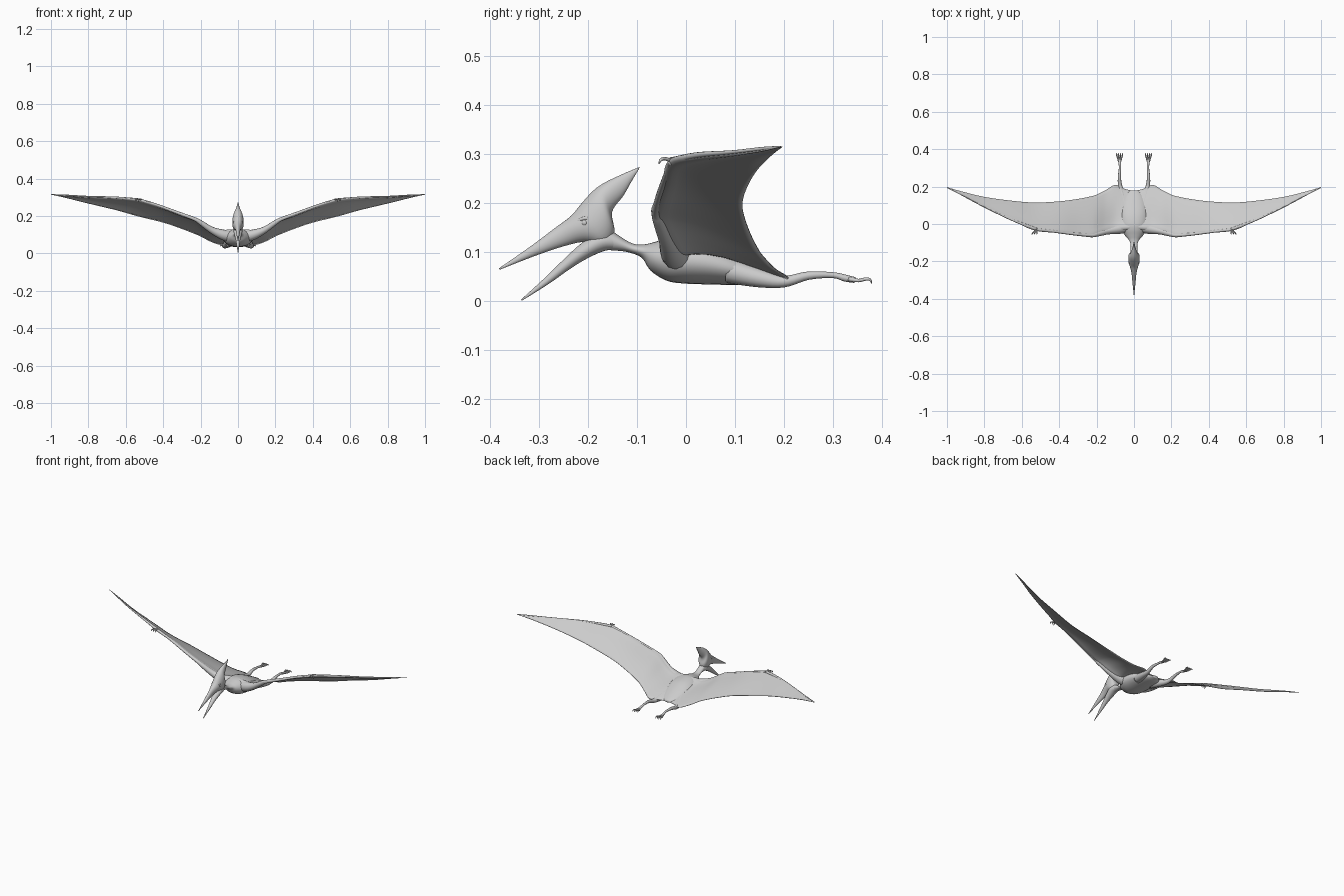
import bpy, bmesh, math
from mathutils import Vector


def smooth_path(rows, n=5):
    """Catmull-Rom interpolation through rows of numbers."""
    out = []
    for i in range(len(rows) - 1):
        a, b, c, d = rows[max(i - 1, 0)], rows[i], rows[i + 1], rows[min(i + 2, len(rows) - 1)]
        for k in range(n):
            t = k / n
            out.append([0.5 * (2 * q + (r - p) * t + (2 * p - 5 * q + 4 * r - s) * t * t
                               + (3 * q - p - 3 * r + s) * t ** 3)
                        for p, q, r, s in zip(a, b, c, d)])
    out.append(list(rows[-1]))
    return out


def loft(name, rings):
    """Skin a list of equally long closed rings and cap the ends."""
    bm = bmesh.new()
    vs = [[bm.verts.new(p) for p in ring] for ring in rings]
    n = len(rings[0])
    for a, b in zip(vs, vs[1:]):
        for i in range(n):
            j = (i + 1) % n
            bm.faces.new((a[i], a[j], b[j], b[i]))
    bm.faces.new(vs[0])
    bm.faces.new(vs[-1])
    bmesh.ops.recalc_face_normals(bm, faces=bm.faces)
    me = bpy.data.meshes.new(name)
    bm.to_mesh(me)
    bm.free()
    me.shade_smooth()
    ob = bpy.data.objects.new(name, me)
    bpy.context.collection.objects.link(ob)
    return ob


def profile_loft(name, rows, seg=24):
    """Rows: top y, top z, bottom y, bottom z, half width."""
    rings = []
    for ty, tz, by, bz, w in smooth_path(rows):
        ring = []
        for k in range(seg):
            a = 2 * math.pi * k / seg
            s = math.sin(a)
            ring.append((max(w, .0005) * math.cos(a),
                         (ty + by) / 2 + (ty - by) / 2 * s,
                         (tz + bz) / 2 + (tz - bz) / 2 * s))
        rings.append(ring)
    return loft(name, rings)


def tube(name, rows, side=1, seg=12, n=5):
    """Rows: x, y, z, radius; side -1 mirrors it."""
    pts = smooth_path(rows, n)
    rings = []
    for i, (x, y, z, r) in enumerate(pts):
        t = Vector(pts[min(i + 1, len(pts) - 1)][:3]) - Vector(pts[max(i - 1, 0)][:3])
        q = t.to_track_quat('Z', 'Y')
        ring = []
        for k in range(seg):
            a = 2 * math.pi * k / seg
            p = Vector((x, y, z)) + q @ Vector((r * math.cos(a), r * math.sin(a), 0))
            ring.append((p.x * side, p.y, p.z))
        rings.append(ring)
    return loft(name, rings)


# Neck and torso
profile_loft("torso", [
    (-.175, .16, -.178, .105, .020), (-.142, .137, -.14, .103, .019),
    (-.11, .118, -.115, .099, .018), (-.085, .116, -.09, .088, .026),
    (-.06, .122, -.072, .062, .045), (-.03, .130, -.04, .042, .065),
    (0, .131, -.005, .036, .078), (.05, .120, .05, .034, .078),
    (.10, .098, .10, .033, .070), (.15, .072, .15, .034, .050),
    (.18, .055, .18, .042, .020)])

# Upper beak, skull and crest in one sweep
profile_loft("head_and_crest", [
    (-.382, .067, -.381, .064, .001), (-.32, .110, -.312, .091, .008),
    (-.268, .149, -.25, .112, .014), (-.235, .174, -.205, .121, .024),
    (-.213, .200, -.165, .112, .030), (-.19, .225, -.146, .140, .029),
    (-.168, .241, -.151, .182, .020), (-.135, .257, -.128, .215, .010),
    (-.112, .267, -.112, .243, .005), (-.095, .274, -.096, .270, .001)])

# Lower jaw
profile_loft("lower_jaw", [
    (-.337, .003, -.335, .001, .001), (-.29, .046, -.282, .034, .007),
    (-.25, .085, -.235, .067, .013), (-.215, .117, -.20, .088, .020),
    (-.18, .140, -.165, .103, .024), (-.15, .140, -.14, .105, .018)])

# Wing membrane: x, leading y, leading z, trailing y, trailing z, thickness
half = smooth_path([
    (0, -.03, .115, .177, .046, .020), (.05, -.035, .112, .188, .047, .020),
    (.10, -.042, .112, .209, .048, .018), (.15, -.050, .135, .182, .066, .014),
    (.20, -.066, .170, .157, .092, .010), (.23, -.071, .186, .148, .105, .009),
    (.30, -.062, .210, .134, .132, .008), (.40, -.048, .248, .121, .166, .008),
    (.53, -.035, .287, .115, .198, .007), (.65, .018, .298, .124, .232, .006),
    (.80, .090, .304, .145, .268, .005), (.92, .153, .311, .174, .298, .004),
    (1.0, .193, .316, .197, .315, .001)], 5)
chord = [0, .02, .05, .1, .16, .24, .35, .5, .65, .8, .92, 1]


def wing_ring(x, ly, lz, ty, tz, th):
    def point(u, s):
        bulge = th * math.sqrt(u / .08) if u < .08 else th * math.exp(-(u - .08) * 7)
        h = bulge + (.0012 * min(1, th / .004) if u > 0 else 0)
        camber = .05 * (ty - ly) * math.sin(math.pi * u)
        return (x, ly + (ty - ly) * u, lz + (tz - lz) * u + camber + s * h)
    return [point(u, 1) for u in chord] + [point(u, -1) for u in reversed(chord[1:])]


rows = [(-r[0], *r[1:]) for r in reversed(half[1:])] + half
loft("wing_membrane", [wing_ring(*r) for r in rows])

for side, tag in ((1, "left"), (-1, "right")):
    # Arm bone and muscle along the leading edge
    tube("arm_" + tag, [
        (.03, -.01, .09, .034), (.08, -.025, .10, .028), (.14, -.038, .125, .018),
        (.20, -.055, .165, .013), (.23, -.060, .183, .010), (.32, -.053, .217, .008),
        (.44, -.038, .261, .007), (.53, -.029, .287, .008)], side)
    # Long wing finger
    tube("wing_finger_" + tag, [
        (.52, -.029, .286, .008), (.65, .022, .298, .006), (.80, .092, .304, .004),
        (.92, .155, .311, .003), (.995, .193, .315, .001)], side)
    # Small clawed fingers at the wrist
    for k in range(3):
        d = (k - 1) * .009
        tube(f"wing_claw_{tag}_{k}", [
            (.525, -.03, .287, .004), (.528 + d, -.044, .291, .0035),
            (.532 + d * 1.4, -.052, .288, .003), (.533 + d * 1.5, -.055, .280, .0008)],
            side, 8, 3)
    # Leg
    tube("leg_" + tag, [
        (.045, .09, .062, .026), (.062, .15, .047, .019), (.074, .20, .040, .012),
        (.078, .25, .052, .0085), (.075, .30, .053, .006), (.076, .325, .047, .007),
        (.077, .345, .043, .006)], side)
    # Toes with claws
    for k in range(4):
        d = (k - 1.5) * .007
        tube(f"toe_{tag}_{k}", [
            (.077 + d * .3, .333, .045, .005), (.077 + d, .352, .042, .0035),
            (.077 + d * 1.4, .366, .045, .0035), (.077 + d * 1.5, .376, .044, .0025),
            (.077 + d * 1.5, .379, .036, .0006)], side, 8, 3)
    # Eye and brow
    bpy.ops.mesh.primitive_uv_sphere_add(segments=16, ring_count=10, radius=.007,
                                         location=(side * .022, -.207, .160))
    bpy.context.object.name = "eye_" + tag
    bpy.ops.object.shade_smooth()
    tube("brow_" + tag, [(.018, -.225, .162, .002), (.024, -.207, .169, .004),
                         (.024, -.188, .166, .002)], side, 8)
